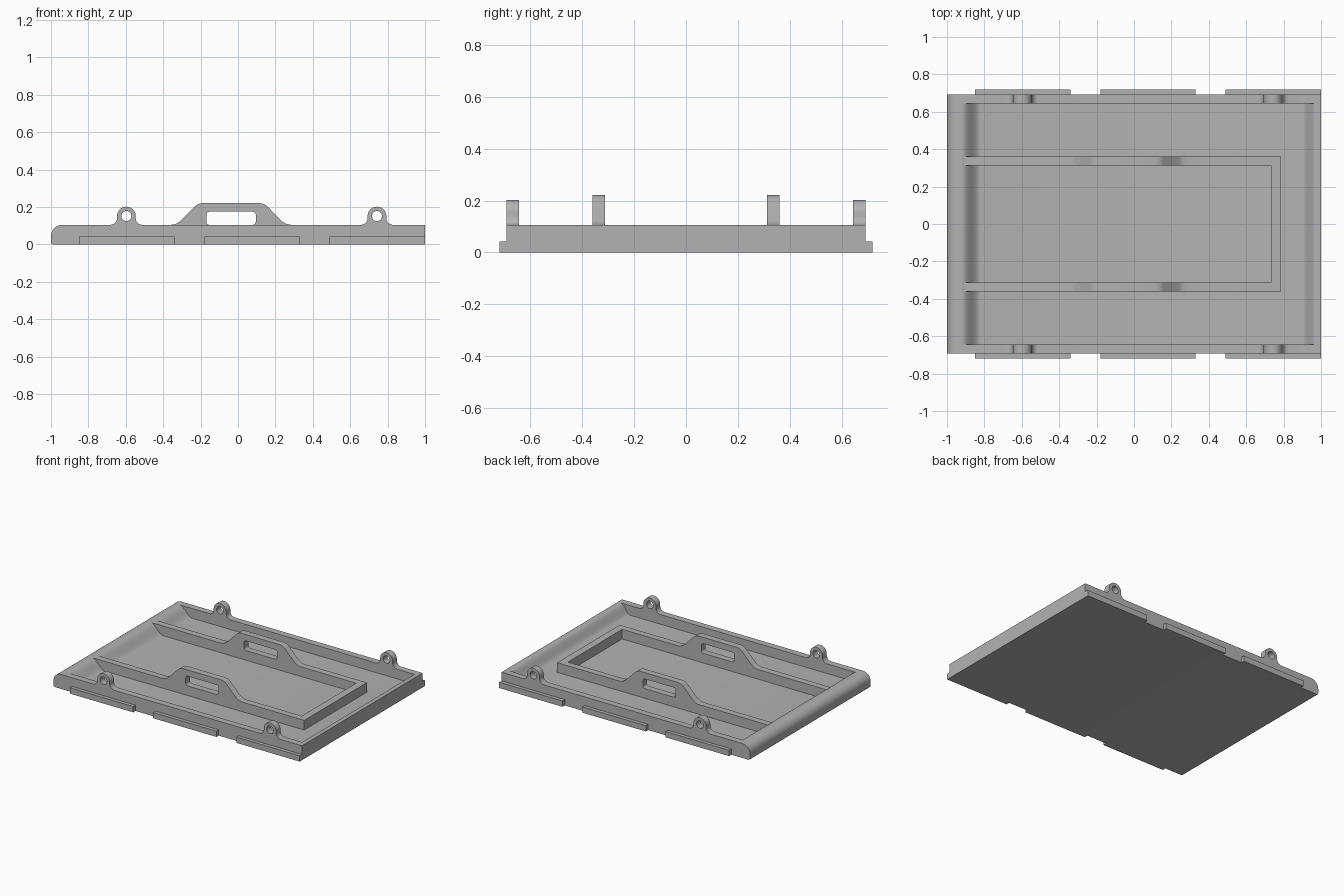
import bpy, bmesh
from math import sin, cos, pi, radians
from mathutils import Matrix

cube = bpy.data.objects.get("Cube")
if cube:
    bpy.data.objects.remove(cube, do_unlink=True)

grey = bpy.data.materials.new("plain grey")
grey.use_nodes = True
grey.diffuse_color = (0.45, 0.45, 0.45, 1)
grey.node_tree.nodes["Principled BSDF"].inputs["Base Color"].default_value = (0.45, 0.45, 0.45, 1)

TOP, FLOOR = 0.105, 0.035      # rim height, floor height
WALL_IN, WALL_OUT = 0.645, 0.693


def arc(cx, cz, r, start, end, n=10):
    angles = [radians(start + (end - start) * i / n) for i in range(n + 1)]
    return [(cx + r * cos(a), cz + r * sin(a)) for a in angles]


def ease(x0, z0, x1, z1, n=12):
    """S-shaped ramp between two heights."""
    return [(x0 + (x1 - x0) * i / n, z0 + (z1 - z0) * (1 - cos(pi * i / n)) / 2)
            for i in range(n + 1)]


def prism(name, y0, y1, *outlines):
    """Extrude an x-z outline along y; later outlines become holes."""
    curve = bpy.data.curves.new(name, 'CURVE')
    curve.dimensions = '2D'
    curve.fill_mode = 'BOTH'
    curve.extrude = (y1 - y0) / 2
    for points in outlines:
        spline = curve.splines.new('POLY')
        spline.points.add(len(points) - 1)
        for p, (x, z) in zip(spline.points, points):
            p.co = (x, z, 0, 1)
        spline.use_cyclic_u = True
    temp = bpy.data.objects.new(name + "_outline", curve)
    bpy.context.collection.objects.link(temp)
    graph = bpy.context.evaluated_depsgraph_get()
    mesh = bpy.data.meshes.new_from_object(temp.evaluated_get(graph))
    bpy.data.objects.remove(temp, do_unlink=True)
    bpy.data.curves.remove(curve)

    mesh.transform(Matrix.Translation((0, (y0 + y1) / 2, 0)) @ Matrix.Rotation(pi / 2, 4, 'X'))
    bm = bmesh.new()
    bm.from_mesh(mesh)
    bmesh.ops.remove_doubles(bm, verts=bm.verts, dist=0.0002)
    bmesh.ops.recalc_face_normals(bm, faces=bm.faces)
    bm.to_mesh(mesh)
    bm.free()
    mesh.materials.clear()
    mesh.materials.append(grey)
    mesh.shade_smooth()
    mesh.set_sharp_from_angle(angle=radians(35))
    obj = bpy.data.objects.new(name, mesh)
    bpy.context.collection.objects.link(obj)
    return obj


def block(x0, x1, z0, z1):
    return [(x0, z0), (x1, z0), (x1, z1), (x0, z1)]


# Rounded nose shared by the tray bed and the side walls
nose = arc(-0.988, 0.012, 0.012, 270, 180, 4) + arc(-0.94, 0.045, 0.06, 180, 90, 12)

# Tray bed with a raised lip at each end
bed = nose + ease(-0.92, TOP, -0.82, FLOOR) + ease(0.9, FLOOR, 0.975, TOP) + [(1, TOP), (1, 0)]
prism("tray_bed", -WALL_IN, WALL_IN, bed)


def lug(cx):
    """Eyelet bump with flared base, rising from the wall top."""
    return (arc(cx - 0.085, TOP + 0.035, 0.035, 270, 360, 6)
            + arc(cx, 0.152, 0.05, 180, 0, 20)
            + arc(cx + 0.085, TOP + 0.035, 0.035, 180, 270, 6))


# Side walls with pierced lugs
LUGS = (-0.597, 0.743)
wall = nose + lug(LUGS[0]) + lug(LUGS[1]) + [(1, TOP), (1, 0)]
eyes = [arc(cx, 0.152, 0.027, 0, 345, 23) for cx in LUGS]

# Inner rails with a raised handle, symmetrical about its middle
MID = -0.037
half = [(0.32, TOP), (0.298, 0.109), (0.275, 0.122), (0.195, 0.203), (0.178, 0.216), (0.155, 0.221)]
handle = [(MID - x, z) for x, z in half] + [(MID + x, z) for x, z in reversed(half)]
rail = [(-0.91, 0.02), (-0.91, TOP)] + handle + [(0.785, TOP), (0.785, 0.02)]
R = 0.015
slot = []
for sx, z, a in ((1, 0.16, 0), (-1, 0.16, 90), (-1, 0.12, 180), (1, 0.12, 270)):
    slot += arc(MID + sx * 0.117, z, R, a, a + 90, 5)

for side, sign in (("left", 1), ("right", -1)):
    def span(a, b):
        return sorted((sign * a, sign * b))
    name = "back" if sign > 0 else "front"
    prism(name + "_side_wall", *span(WALL_IN, WALL_OUT), wall, *eyes)
    prism(name + "_handle_rail", *span(0.312, 0.36), rail, slot)
    # Low flanges along the outside
    for i, (x0, x1) in enumerate(((-0.85, -0.34), (-0.18, 0.33), (0.49, 1.0))):
        prism(f"{name}_flange_{i + 1}", *span(WALL_OUT, 0.719), block(x0, x1, 0, 0.042))

# Cross bar closing the rails
prism("rail_cross_bar", -0.312, 0.312, block(0.732, 0.785, 0.02, TOP))
